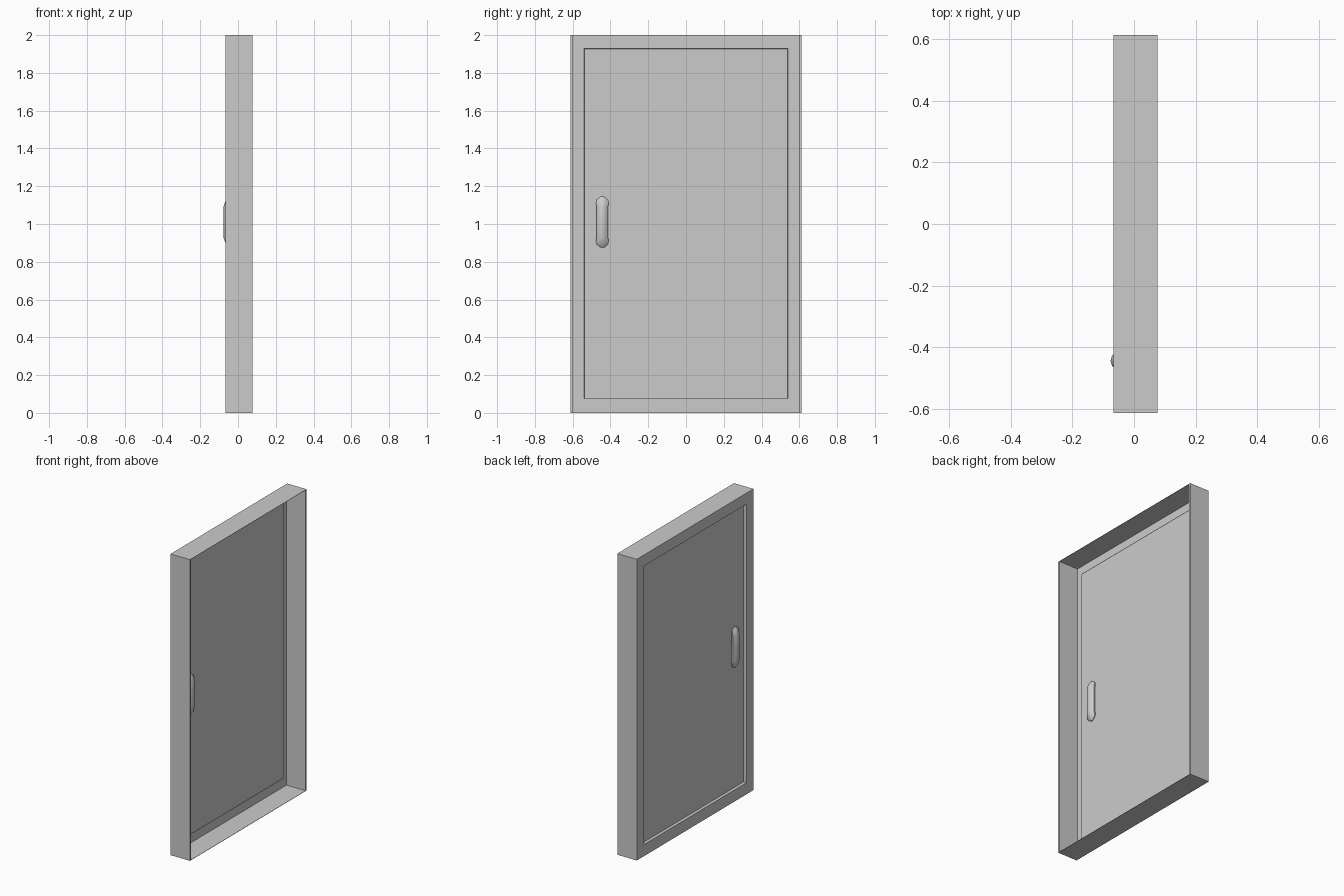
import bpy, bmesh

if "Cube" in bpy.data.objects:
    bpy.data.objects.remove(bpy.data.objects["Cube"])

def finish(name, bm):
    bmesh.ops.recalc_face_normals(bm, faces=bm.faces)
    me = bpy.data.meshes.new(name)
    bm.to_mesh(me)
    bm.free()
    ob = bpy.data.objects.new(name, me)
    bpy.context.collection.objects.link(ob)
    return ob

def loft(name, rings, closed=False, cap=False):
    bm = bmesh.new()
    loops = [[bm.verts.new(p) for p in r] for r in rings]
    pairs = list(zip(loops, loops[1:]))
    if closed:
        pairs.append((loops[-1], loops[0]))
    for a, b in pairs:
        n = len(a)
        for i in range(n):
            j = (i + 1) % n
            bm.faces.new((a[i], a[j], b[j], b[i]))
    if cap:
        bm.faces.new(loops[0])
        bm.faces.new(loops[-1])
    return finish(name, bm)

def rect(x, hy, z0, z1):
    return [(x, -hy, z0), (x, hy, z0), (x, hy, z1), (x, -hy, z1)]

BACK, FRONT, PANEL = -0.067, 0.076, -0.046
HY, Z0, Z1 = 0.538, 0.077, 1.926

# Thin-walled frame: outer jambs, flange and the small reveal around the door
loft("door_frame", [
    rect(PANEL, HY, Z0, Z1),
    rect(BACK, HY, Z0, Z1),
    rect(BACK, 0.612, 0, 2),
    rect(FRONT, 0.612, 0, 2),
    rect(FRONT, 0.601, 0.002, 1.998),
    rect(BACK + 0.002, 0.601, 0.002, 1.998),
    rect(BACK + 0.002, HY + 0.002, Z0 - 0.002, Z1 + 0.002),
    rect(PANEL + 0.002, HY + 0.002, Z0 - 0.002, Z1 + 0.002),
], closed=True)

# Door leaf
loft("door_panel", [rect(PANEL, HY, Z0, Z1),
                    rect(PANEL + 0.002, HY, Z0, Z1)], cap=True)

# Faceted pull handles, one on each face of the leaf
STATIONS = [(0.135, 0.008, 0.006), (0.118, 0.030, 0.018),
            (0.098, 0.034, 0.025), (0.085, 0.031, 0.030)]

def handle(name, x, side):
    half = [(-z, w, h) for z, w, h in STATIONS]
    rings = []
    for z, w, h in half + [(-z, w, h) for z, w, h in reversed(half)]:
        section = [(-w, 0), (-w, 0.35), (-0.5 * w, 0.85), (0, 1),
                   (0.5 * w, 0.85), (w, 0.35), (w, 0)]
        rings.append([(x + side * h * k, -0.443 + y, 1.01 + z)
                      for y, k in section])
    ob = loft(name, rings, cap=True)
    for p in ob.data.polygons:
        p.use_smooth = True
    bpy.context.view_layer.objects.active = ob
    ob.select_set(True)
    bpy.ops.object.shade_smooth_by_angle(angle=0.6)
    ob.select_set(False)

handle("outer_handle", PANEL, -1)
handle("inner_handle", PANEL + 0.002, 1)
